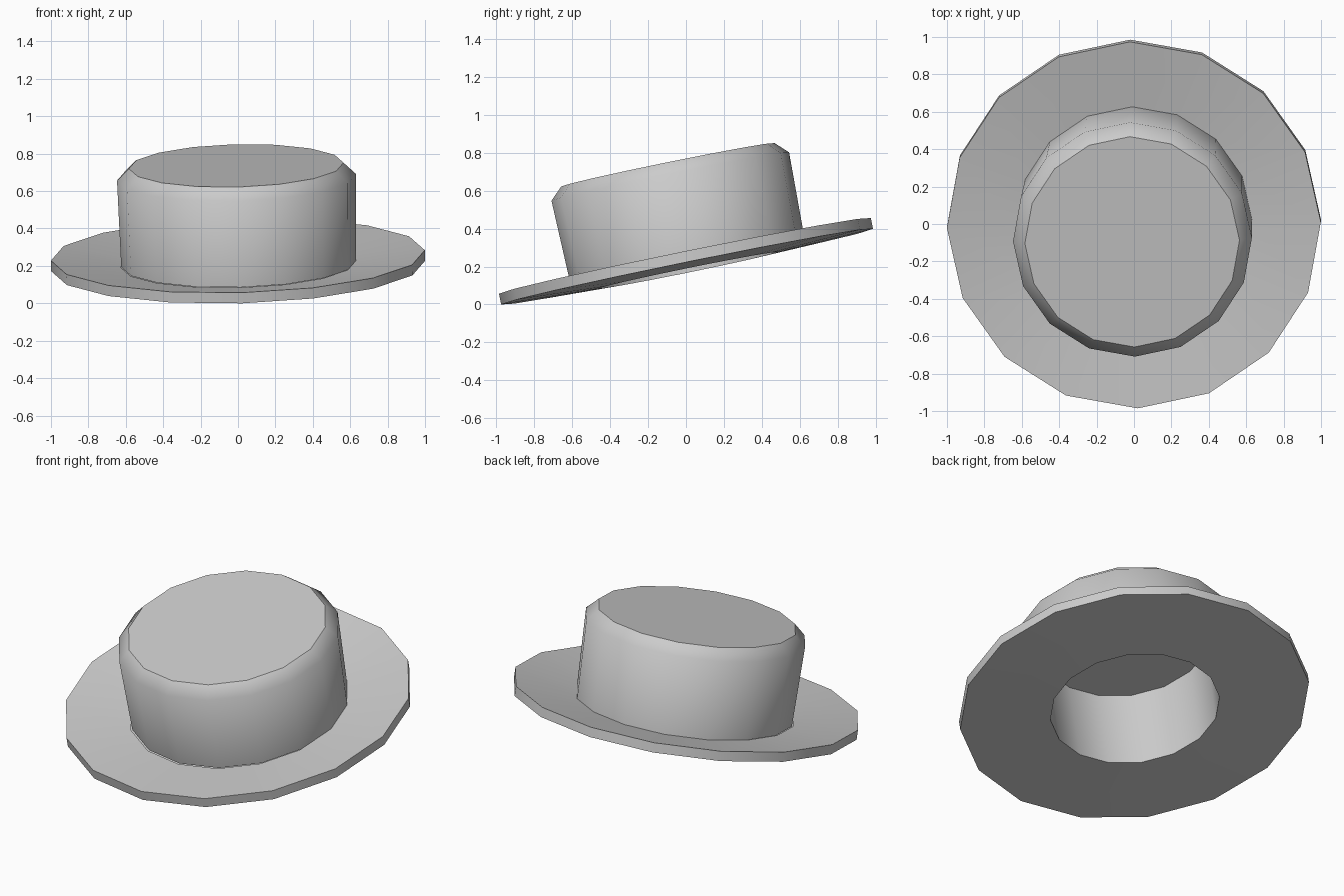
import bpy, bmesh
from math import radians, cos, sin, pi
from mathutils import Matrix

if "Cube" in bpy.data.objects:
    bpy.data.objects.remove(bpy.data.objects["Cube"])

SIDES = 16
# Whole hat is tipped back, leaning slightly to one side
TILT = (Matrix.Rotation(radians(0.9), 4, 'Z')
        @ Matrix.Rotation(radians(-1.6), 4, 'Y')
        @ Matrix.Rotation(radians(11.5), 4, 'X'))


def lathe(name, profile, sharp=(), cap=None, shift=(0, 0)):
    """Spin (radius, height) points; sharp lists the hard-edged rings."""
    bm = bmesh.new()
    rings = [[bm.verts.new((r * cos(2 * pi * i / SIDES) + shift[0],
                            r * sin(2 * pi * i / SIDES) + shift[1], z))
              for i in range(SIDES)] for r, z in profile]
    for a, b in zip(rings, rings[1:]):
        for i in range(SIDES):
            j = (i + 1) % SIDES
            bm.faces.new((a[i], a[j], b[j], b[i])).smooth = True
    if cap == 'top':
        bm.faces.new(rings[-1])
    elif cap == 'ceiling':
        bm.faces.new(rings[0][::-1])
    for k in sharp:
        for i in range(SIDES):
            bm.edges.get((rings[k][i], rings[k][(i + 1) % SIDES])).smooth = False
    bm.transform(TILT)
    mesh = bpy.data.meshes.new(name)
    bm.to_mesh(mesh)
    bm.free()
    obj = bpy.data.objects.new(name, mesh)
    bpy.context.collection.objects.link(obj)
    return obj


# Shallow dished brim, open in the middle
brim = lathe("brim", [(0.485, -0.02), (1, 0), (1, 0.058), (0.628, 0.01)], sharp=(1, 2))

# Crown flares slightly and has a soft bevel under its flat top
crown = lathe("crown", [(0.628, 0.01), (0.639, 0.483), (0.574, 0.546)],
              sharp=(2,), cap='top', shift=(0.003, 0.008))

# Hollow inside
lining = lathe("lining", [(0.49, 0.483), (0.485, -0.02)], sharp=(0,), cap='ceiling')

# Rest the brim on the ground and centre it
parts = [brim, crown, lining]
pts = [v.co for p in parts for v in p.data.vertices]
lo = [min(p[k] for p in pts) for k in range(3)]
hi = [max(p[k] for p in pts) for k in range(3)]
offset = Matrix.Translation((-(lo[0] + hi[0]) / 2, -(lo[1] + hi[1]) / 2, -lo[2]))
for p in parts:
    p.data.transform(offset)
